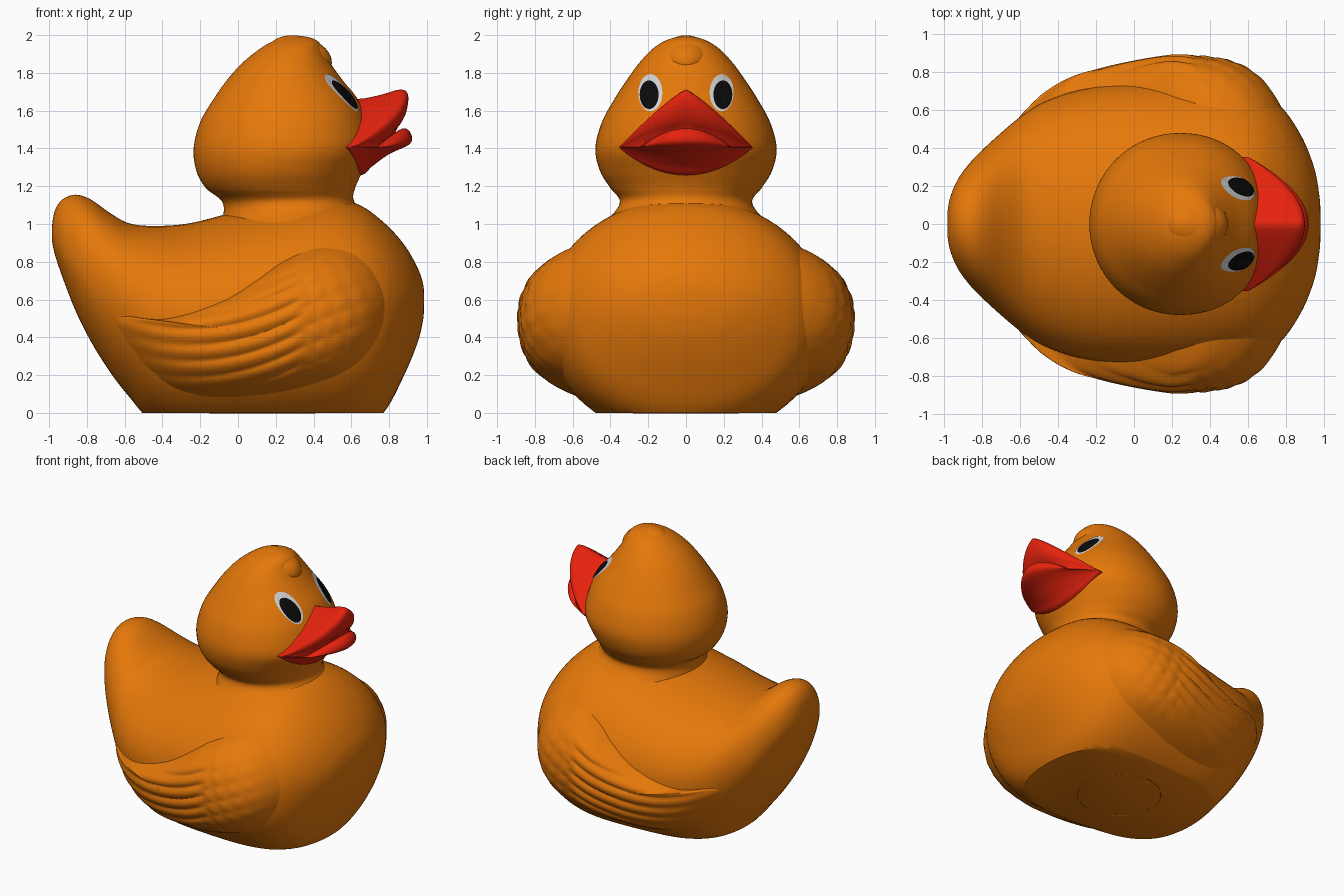
import bpy, bmesh, math
from mathutils import Vector
from mathutils.bvhtree import BVHTree

if "Cube" in bpy.data.objects:
    bpy.data.objects.remove(bpy.data.objects["Cube"])


def material(name, colour):
    mat = bpy.data.materials.new(name)
    mat.use_nodes = True
    rgba = (*colour, 1)
    mat.diffuse_color = rgba
    mat.node_tree.nodes["Principled BSDF"].inputs["Base Color"].default_value = rgba
    return mat


orange = material("orange", (0.78, 0.187, 0.003))
red = material("red", (0.78, 0.016, 0.004))
white = material("white", (0.65, 0.65, 0.65))
black = material("black", (0.003, 0.003, 0.003))


def spline(keys, steps, closed=False):
    """Smooth curve through rows of numbers."""
    n = len(keys)
    pick = (lambda i: keys[i % n]) if closed else (lambda i: keys[max(0, min(n - 1, i))])
    rows = []
    for i in range(n if closed else n - 1):
        for s in range(steps):
            t = s / steps
            rows.append([b + t / 2 * (c - a + t * (2 * a - 5 * b + 4 * c - d + t * (3 * (b - c) + d - a)))
                         for a, b, c, d in zip(pick(i - 1), pick(i), pick(i + 1), pick(i + 2))])
    if not closed:
        rows.append(list(keys[-1]))
    return rows


def finish(obj, mat, angle=40):
    obj.data.materials.append(mat)
    bpy.ops.object.select_all(action="DESELECT")
    obj.select_set(True)
    bpy.context.view_layer.objects.active = obj
    bpy.ops.object.shade_smooth_by_angle(angle=math.radians(angle))
    return obj


def loft(name, rings, mat, cut_floor=False, angle=40):
    """Skin closed rings of points into one capped solid."""
    bm = bmesh.new()
    loops = [[bm.verts.new(p) for p in ring] for ring in rings]
    for a, b in zip(loops, loops[1:]):
        for i in range(len(a)):
            j = (i + 1) % len(a)
            bm.faces.new((a[i], a[j], b[j], b[i]))
    bm.faces.new(loops[0])
    bm.faces.new(loops[-1])
    if cut_floor:
        cut = bmesh.ops.bisect_plane(bm, geom=bm.verts[:] + bm.edges[:] + bm.faces[:],
                                     plane_co=(0, 0, 0), plane_no=(0, 0, -1), clear_outer=True)
        rim = [e for e in cut["geom_cut"] if isinstance(e, bmesh.types.BMEdge)]
        bmesh.ops.edgeloop_fill(bm, edges=rim)
    bmesh.ops.recalc_face_normals(bm, faces=bm.faces[:])
    mesh = bpy.data.meshes.new(name)
    bm.to_mesh(mesh)
    bm.free()
    obj = bpy.data.objects.new(name, mesh)
    bpy.context.collection.objects.link(obj)
    return finish(obj, mat, angle)


def circle(count):
    return [(math.cos(math.tau * i / count), math.sin(math.tau * i / count)) for i in range(count)]


# Body and tail: rows of x, bottom, widest height, top, half width
body_rows = spline([
    (-.985, .91, .95, .99, .06), (-.97, .84, .93, 1.07, .14), (-.93, .72, .88, 1.13, .235),
    (-.86, .54, .8, 1.155, .33), (-.78, .38, .7, 1.13, .41), (-.68, .22, .62, 1.06, .5),
    (-.58, .09, .56, 1.005, .58), (-.45, -.05, .52, .99, .655), (-.25, -.12, .5, 1.005, .715),
    (.05, -.14, .5, 1.08, .75), (.4, -.14, .5, 1.14, .755), (.62, -.1, .51, 1.11, .715),
    (.77, 0, .53, 1.01, .625), (.88, .2, .56, .89, .47), (.95, .37, .58, .77, .3),
    (.978, .48, .59, .69, .15), (.985, .55, .6, .64, .05)], 6)


def body_ring(x, low, mid, top, wide):
    return [(x, wide * c, mid + s * (top - mid if s > 0 else mid - low)) for c, s in circle(72)]


loft("body", [body_ring(*row) for row in body_rows], orange, cut_floor=True)


def body_side(x, z):
    """Half width of the body at a point of its side."""
    for a, b in zip(body_rows, body_rows[1:]):
        if a[0] <= x <= b[0]:
            t = (x - a[0]) / (b[0] - a[0])
            low, mid, top, wide = [p + t * (q - p) for p, q in zip(a[1:], b[1:])]
            u = (z - mid) / (top - mid if z > mid else mid - low)
            return wide * math.sqrt(max(0, 1 - u * u))
    return 0


# Head and neck: rows of height, back, front, half width
head_rows = spline([
    (.95, -.12, .78, .52), (1.04, -.08, .69, .4), (1.12, -.085, .615, .35), (1.19, -.17, .62, .4),
    (1.28, -.22, .66, .455), (1.4, -.235, .715, .48), (1.54, -.2, .69, .445), (1.66, -.13, .635, .38),
    (1.76, -.06, .555, .315), (1.85, .02, .49, .25), (1.92, .105, .45, .185), (1.96, .17, .43, .13),
    (1.985, .24, .39, .07), (1.995, .31, .34, .01)], 6)


def head_ring(z, back, front, wide):
    # The face is slightly squarer than the back of the head
    return [((back + front) / 2 + (front - back) / 2 * (c ** .92 if c > 0 else c), wide * s, z)
            for c, s in circle(72)]


head = loft("head", [head_ring(*row) for row in head_rows], orange, angle=60)

# Tuft on the crown
bpy.ops.mesh.primitive_uv_sphere_add(segments=40, ring_count=24, location=(.325, 0, 1.882))
tuft = bpy.context.object
tuft.name = "head_tuft"
tuft.scale = (.175, .135, .112)
tuft.rotation_euler.y = .25
finish(tuft, orange)


# Beak halves: a side profile shrinking towards the corners of the mouth
def beak(name, profile, power):
    corner_x, corner_z, reach = .6, 1.405, .355
    rings = []
    for i in range(-20, 21):
        side = math.sin(i / 20 * math.pi / 2) * .995
        t = abs(side)
        ring = []
        for x, z in spline(profile, 4, closed=True):
            lip = corner_z < z < 1.53
            fz = max(.02, 1 - 2.2 * t * t) if lip else 1 - t ** power
            x = corner_x + (x - corner_x) * (1 - t * t) if x > corner_x else x - .08 * t
            ring.append((x, side * reach, corner_z + (z - corner_z) * fz))
        rings.append(ring)
    loft(name, rings, red, angle=60)


beak("upper_beak", [(.5, 1.63), (.67, 1.665), (.76, 1.685), (.86, 1.712), (.9, 1.685),
                    (.892, 1.6), (.85, 1.52), (.78, 1.44), (.5, 1.405)], 1.2)
beak("lower_beak", [(.5, 1.405), (.78, 1.43), (.84, 1.49), (.89, 1.505), (.92, 1.465),
                    (.905, 1.42), (.8, 1.37), (.71, 1.305), (.65, 1.258), (.5, 1.27)], 2)


# Eyes: thin ovals laid onto the head
head_tree = BVHTree.FromObject(head, bpy.context.evaluated_depsgraph_get())


def eye_plate(name, y, z, ry, rz, lift, mat):
    rings = []
    for r in (.02, .25, .5, .75, .9, 1):
        ring = []
        for c, s in circle(32):
            hit, normal, *_ = head_tree.ray_cast(Vector((2, y + r * ry * c, z + r * rz * s)), Vector((-1, 0, 0)))
            ring.append(hit + normal * lift)
        rings.append(ring)
    loft(name, rings, mat)


for label, side in (("left", 1), ("right", -1)):
    eye_plate(label + "_eye_white", side * .187, 1.693, .063, .098, .004, white)
    eye_plate(label + "_pupil", side * .192, 1.68, .049, .075, .008, black)


# Wings: raised shells with long feather ridges behind and small scales in front
wing_outline = spline([
    (-.68, .5), (-.4, .5), (-.1, .59), (.1, .71), (.26, .82), (.45, .885), (.66, .83), (.785, .64),
    (.77, .43), (.62, .24), (.35, .13), (0, .075), (-.3, .1), (-.52, .25)], 10, closed=True)


def wing_point(x, z, r, side):
    along = min(1, max(0, (x + .65) / .85))
    y = body_side(x, z) + (.055 + .075 * along) * (1 - r ** 4.5) - .02 * r ** 8
    fade = 1 - r ** 6
    back = min(1, max(0, (.36 - x) / .08))
    ridge = abs(math.sin(math.pi * (z - .45 * (x + .25) ** 2 - .02) / .085))
    scale = abs(math.sin(30 * (x + .4 * z))) * abs(math.sin(30 * (z - .4 * x)))
    y += fade * (.016 * back * (ridge - .5) + .008 * (1 - back) * (scale - .4))
    return (x, side * y, z)


for label, side in (("left", 1), ("right", -1)):
    rings = []
    for k in range(45):
        r = .01 + .99 * k / 44
        rings.append([wing_point(.12 + r * (x - .12), .42 + r * (z - .42), r, side) for x, z in wing_outline])
    loft(label + "_wing", rings, orange, angle=60)

# Moulded ring under the base
bpy.ops.mesh.primitive_torus_add(major_radius=.28, minor_radius=.005, major_segments=64,
                                 minor_segments=8, location=(.13, 0, .003))
bpy.context.object.name = "base_ring"
finish(bpy.context.object, orange)
